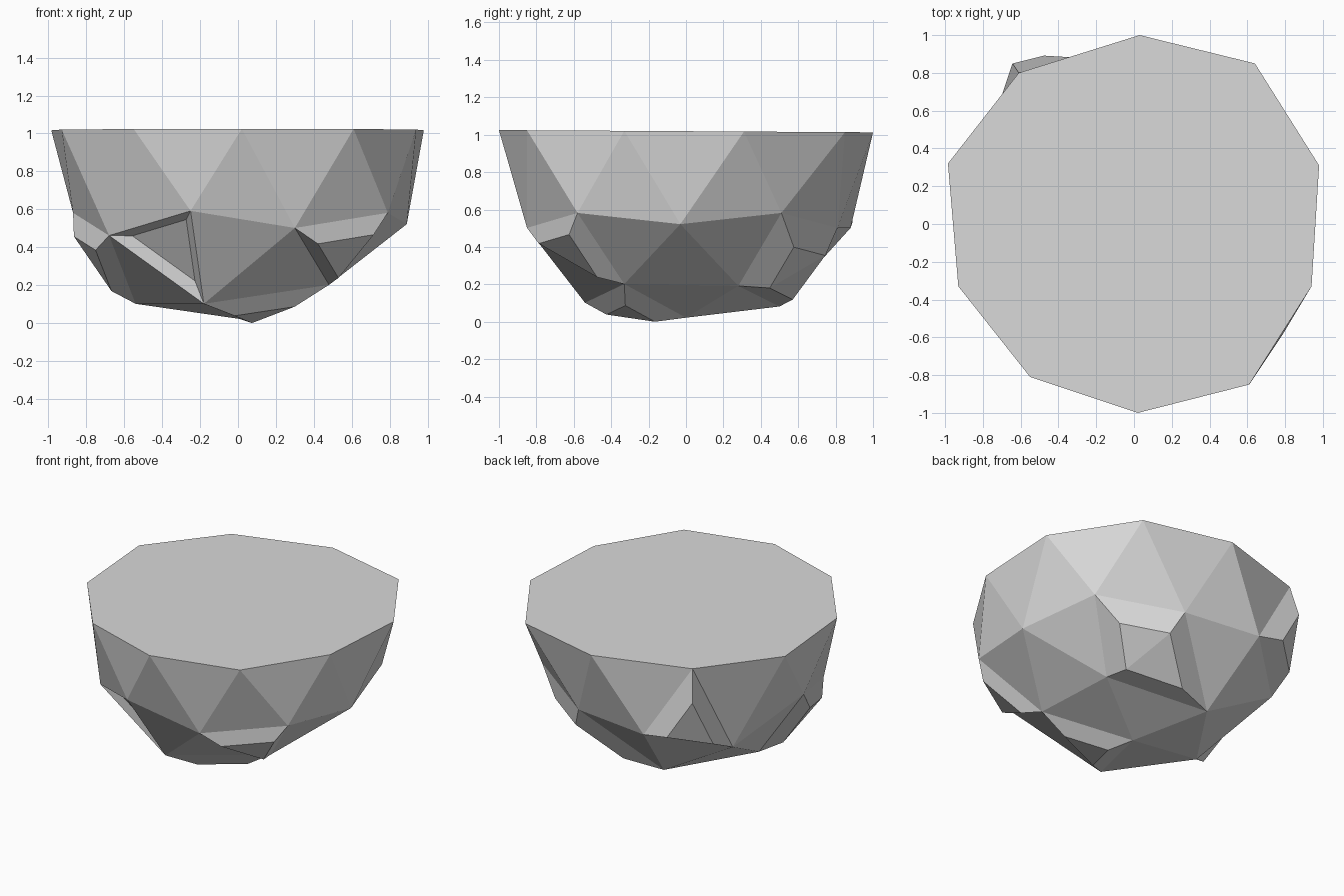
import bpy
import bmesh
from mathutils import Vector
from mathutils.geometry import normal

cube = bpy.data.objects.get("Cube")
if cube:
    bpy.data.objects.remove(cube)

stone = bpy.data.materials.new("stone_grey")
stone.use_nodes = True
grey = (0.7, 0.7, 0.7, 1)
stone.diffuse_color = grey
stone.node_tree.nodes["Principled BSDF"].inputs["Base Color"].default_value = grey

# Outline of the flat top, clockwise from the back
RIM = [(.03, 1), (.64, .85), (.98, .31), (.94, -.33), (.61, -.85),
       (.02, -1), (-.55, -.81), (-.93, -.33), (-.985, .32), (-.61, .8)]
# Uneven middle ring, each point halfway between two rim corners
RING = [(.26, .81, .52), (.75, .51, .6), (.89, -.03, .54), (.79, -.58, .6),
        (.3, -.85, .52), (-.25, -.86, .61), (-.68, -.54, .48),
        (-.87, -.05, .6), (-.71, .5, .4), (-.29, .88, .52)]
# Five low corners around the underside
LOW = [(.46, .28, .21), (.48, -.33, .22), (-.18, -.54, .12),
       (-.54, -.03, .12), (-.18, .5, .1)]
POLE = (.01, 0, .04)

bm = bmesh.new()
rim = [bm.verts.new((x, y, 1.037 - .006 * y)) for x, y in RIM]
ring = [bm.verts.new(p) for p in RING]
low = [bm.verts.new(p) for p in LOW]
pole = bm.verts.new(POLE)


def wrap(verts, i):
    return verts[i % len(verts)]


# Flat top and the upper band of triangles
bm.faces.new(rim)
for k in range(len(rim)):
    bm.faces.new((rim[k], wrap(rim, k + 1), ring[k]))
    bm.faces.new((wrap(rim, k + 1), wrap(ring, k + 1), ring[k]))

# Faceted underside
for j in range(len(low)):
    left, peak, right = (wrap(ring, 2 * j + i) for i in range(3))
    following = wrap(low, j + 1)
    bm.faces.new((left, peak, low[j]))
    bm.faces.new((peak, right, low[j]))
    bm.faces.new((low[j], right, following))
    bm.faces.new((pole, low[j], following))


def push_facet(loop, scale, lift):
    """Replace a facet by a tapered knob (lift > 0) or a dent (lift < 0)."""
    for face in [f for f in bm.faces if set(f.verts) <= set(loop)]:
        bm.faces.remove(face)
    points = [v.co.copy() for v in loop]
    centre = sum(points, Vector()) / len(points)
    out = normal(points)
    if out.dot(centre - Vector((0, 0, 1))) < 0:
        out.negate()
    inner = [bm.verts.new(centre + (p - centre) * scale + out * lift) for p in points]
    for i in range(len(loop)):
        bm.faces.new((loop[i], wrap(loop, i + 1), wrap(inner, i + 1), inner[i]))
    for i in range(1, len(inner) - 1):
        bm.faces.new((inner[0], inner[i], inner[i + 1]))


# Knobs and the one dent in the stone
push_facet((ring[3], ring[4], low[1]), .6, .076)
push_facet((ring[6], ring[7], low[3]), .6, .08)
push_facet((ring[5], ring[6], low[2]), .66, -.045)
push_facet((rim[9], ring[9], ring[8]), .52, .113)
push_facet((ring[0], low[4], low[0], ring[1]), .56, .105)
push_facet((pole, low[1], low[2]), .48, .07)

# Clean up loose edges left by replaced facets and face everything outward
bmesh.ops.delete(bm, geom=[e for e in bm.edges if not e.link_faces], context="EDGES")
bmesh.ops.recalc_face_normals(bm, faces=bm.faces)

# Stand the stone on the ground
base = min(v.co.z for v in bm.verts)
bmesh.ops.translate(bm, verts=bm.verts, vec=(0, 0, -base))

mesh = bpy.data.meshes.new("half_rock")
bm.to_mesh(mesh)
bm.free()
mesh.materials.append(stone)
rock = bpy.data.objects.new("half_rock", mesh)
bpy.context.collection.objects.link(rock)
